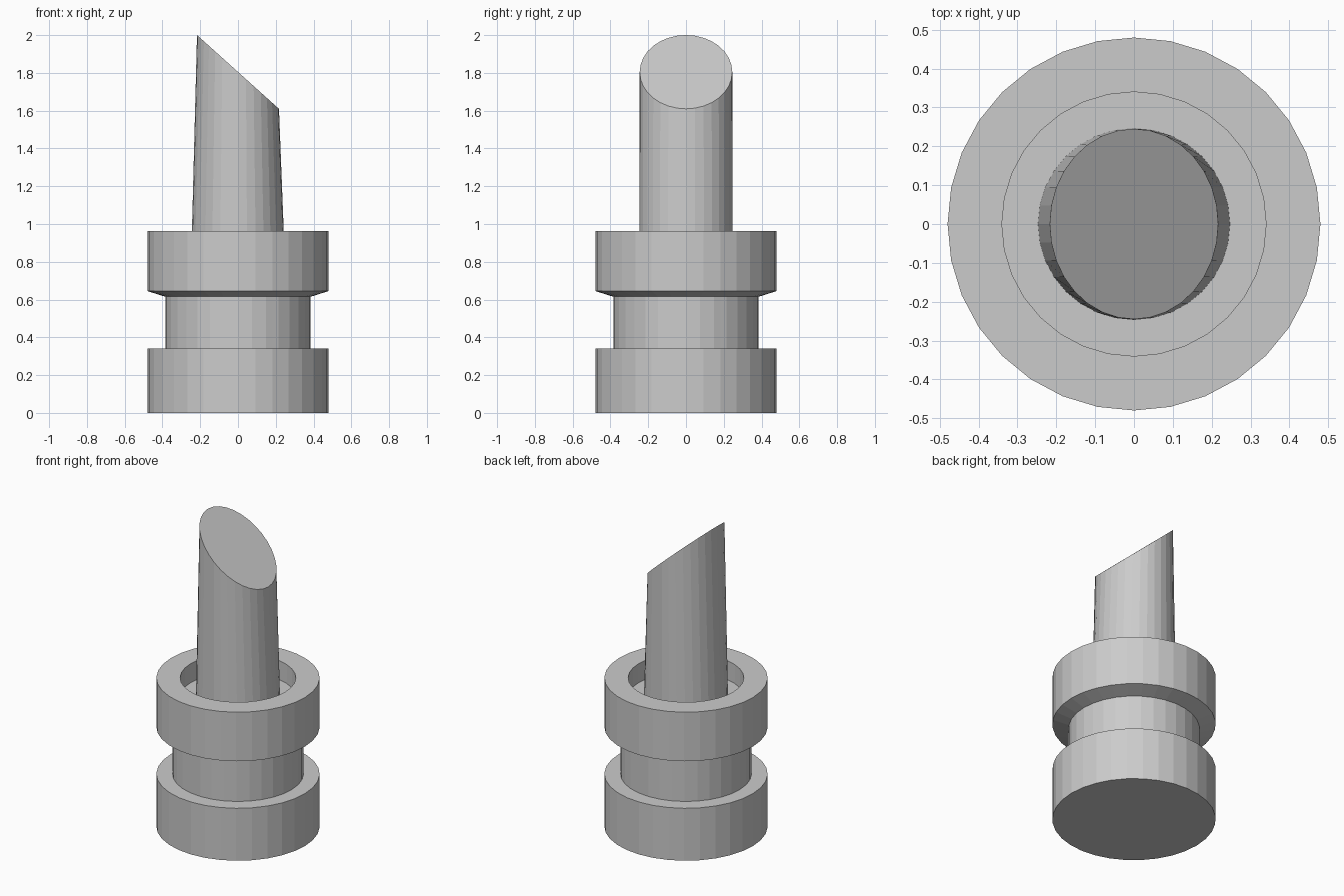
import bpy, bmesh
from math import cos, sin, pi

if "Cube" in bpy.data.objects:
    bpy.data.objects.remove(bpy.data.objects["Cube"])

SIDES = 32


def ring(bm, rx, ry, height):
    """Ring of vertices; height is a function of x."""
    verts = []
    for i in range(SIDES):
        a = 2 * pi * i / SIDES
        x = rx * cos(a)
        verts.append(bm.verts.new((x, ry * sin(a), height(x))))
    return verts


def loft(name, sections):
    """Skin a stack of rings and cap both ends, flat shaded."""
    bm = bmesh.new()
    rings = [ring(bm, *s) for s in sections]
    for a, b in zip(rings, rings[1:]):
        for i in range(SIDES):
            j = (i + 1) % SIDES
            bm.faces.new((a[i], a[j], b[j], b[i]))
    bm.faces.new(rings[0][::-1])
    bm.faces.new(rings[-1])
    bmesh.ops.recalc_face_normals(bm, faces=bm.faces)
    mesh = bpy.data.meshes.new(name)
    bm.to_mesh(mesh)
    bm.free()
    obj = bpy.data.objects.new(name, mesh)
    bpy.context.collection.objects.link(obj)
    return obj


# Grooved round base with a recessed socket in the top
profile = [(0.48, 0), (0.48, 0.34), (0.385, 0.34), (0.385, 0.615),
           (0.48, 0.645), (0.48, 0.963), (0.34, 0.963), (0.34, 0.84)]
loft("grooved_base", [(r, r, lambda x, z=z: z) for r, z in profile])

# Stem, narrowing left to right, with a slanted top
loft("slanted_stem", [
    (0.247, 0.247, lambda x: 0.84),
    (0.217, 0.245, lambda x: 1.805 - 0.9 * x),
])
